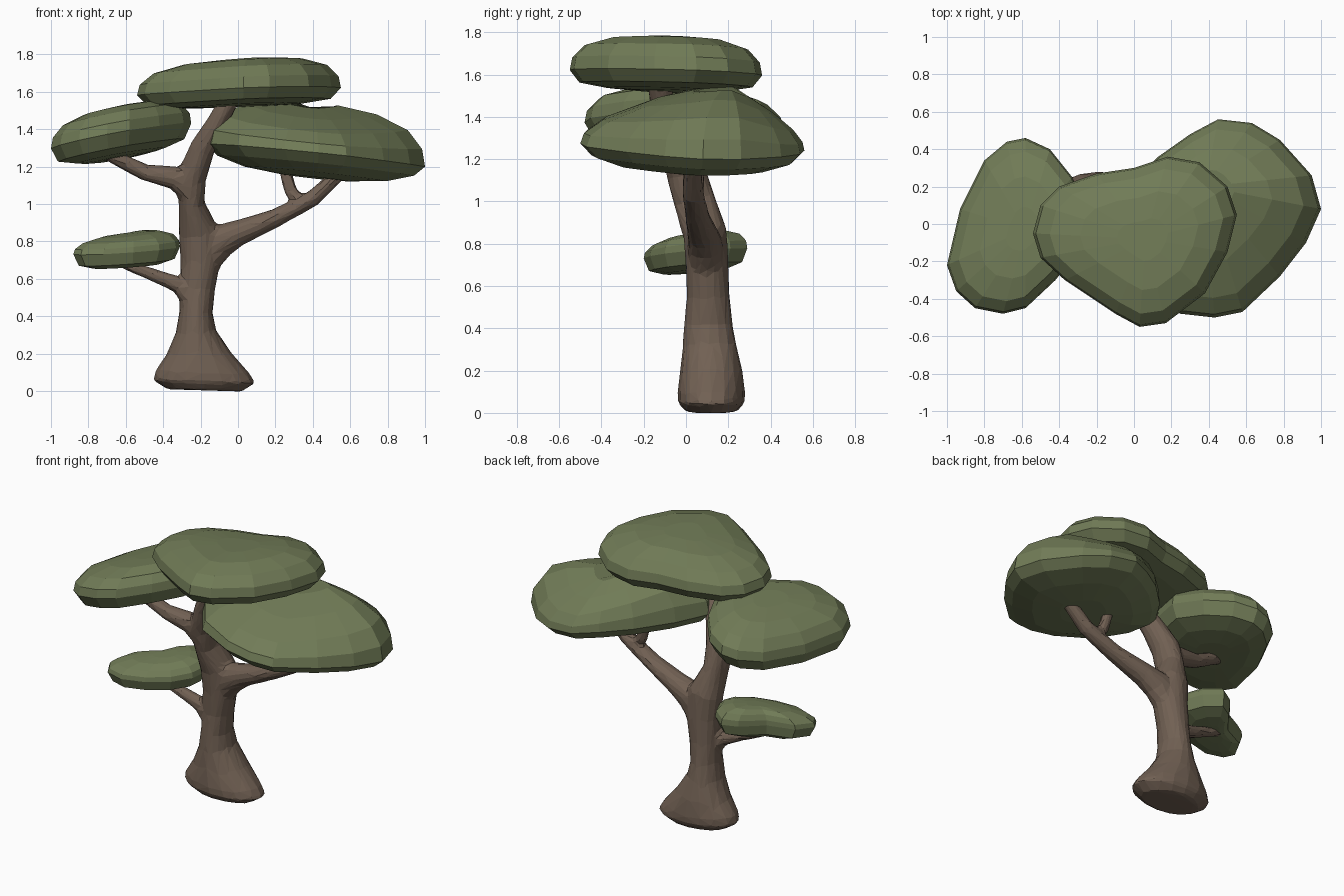
import bpy, bmesh, math
from mathutils import Vector

if "Cube" in bpy.data.objects:
    bpy.data.objects.remove(bpy.data.objects["Cube"])


def material(name, rgb):
    m = bpy.data.materials.new(name)
    m.diffuse_color = (*rgb, 1)
    m.use_nodes = True
    m.node_tree.nodes["Principled BSDF"].inputs["Base Color"].default_value = m.diffuse_color
    return m


BARK = material("bark", (0.165, 0.118, 0.087))
LEAF = material("leaf", (0.165, 0.2, 0.095))


def finish(bm, name, mat):
    bmesh.ops.recalc_face_normals(bm, faces=bm.faces)
    me = bpy.data.meshes.new(name)
    bm.to_mesh(me)
    bm.free()
    ob = bpy.data.objects.new(name, me)
    bpy.context.collection.objects.link(ob)
    me.materials.append(mat)
    return ob


def bridge(bm, rings):
    for a, b in zip(rings, rings[1:]):
        n = len(a)
        for i in range(n):
            j = (i + 1) % n
            bm.faces.new((a[i], a[j], b[j], b[i]))


def limb(bm, pts, sides=12, level_below=0):
    """Tapered tube through (x, y, z, in-plane radius, depth radius)."""
    rings = []
    for k, p in enumerate(pts):
        a, b = pts[max(k - 1, 0)], pts[min(k + 1, len(pts) - 1)]
        t = (Vector(b[:3]) - Vector(a[:3])).normalized()
        if p[2] < level_below:
            t = Vector((-0.04, 0, 1)).normalized() * 1 if p[2] > 0.15 else Vector((0.03, 0, 1)).normalized()
        v = Vector((0, 1, 0))
        v = (v - t * v.dot(t)).normalized()
        u = v.cross(t)
        ring = []
        for i in range(sides):
            w = math.tau * i / sides
            ring.append(bm.verts.new(Vector(p[:3]) + u * p[3] * math.cos(w) + v * p[4] * math.sin(w)))
        rings.append(ring)
    bridge(bm, rings)
    bm.faces.new(rings[0])
    bm.faces.new(rings[-1])


FLAT = [(0.3, -1), (0.62, -0.95), (0.9, -0.7)]
ROUND = [(0.3, -1), (0.65, -0.82), (0.9, -0.45)]


def foliage(name, outline, z, slope, up, down, apex, lean=(0, 0), under=FLAT, ridge=(0, 0, 0)):
    """Domed cushion over a plan outline: tilted by slope, dome varied by lean and by a
    ridge (y position, front fall, back fall)."""
    cx = (min(p[0] for p in outline) + max(p[0] for p in outline)) / 2
    cy = (min(p[1] for p in outline) + max(p[1] for p in outline)) / 2
    levels = under + [(1, 0), (0.975, 0.35), (0.85, 0.7), (0.58, 0.93), (0.25, 1)]
    bm = bmesh.new()
    rings = []
    for s, h in levels:
        f = (1 - s) if h > 0 else 0
        ring = []
        for x, y in outline:
            dx = (x - cx) * s + (apex[0] - cx) * f
            dy = (y - cy) * s + (apex[1] - cy) * f
            off = cy + dy - ridge[0]
            fall = ridge[2] * off if off > 0 else -ridge[1] * off
            rise = h * up * (1 + lean[0] * dx + lean[1] * dy - fall) if h > 0 else h * down
            ring.append(bm.verts.new((cx + dx, cy + dy, z + slope[0] * dx + slope[1] * dy + rise)))
        rings.append(ring)
    bridge(bm, rings)
    bm.faces.new(rings[0])
    bm.faces.new(rings[-1])
    return finish(bm, name, LEAF)


# Trunk with its branches, fused and faceted
bm = bmesh.new()
limb(bm, [(-.18, .12, .004, .2, .12), (-.18, .12, .05, .275, .16), (-.19, .12, .1, .255, .16),
          (-.21, .12, .2, .175, .148), (-.225, .11, .32, .108, .128), (-.225, .105, .42, .09, .115),
          (-.215, .105, .55, .093, .103), (-.2, .1, .7, .108, .102), (-.21, .09, .85, .108, .105),
          (-.248, .04, 1.0, .07, .1), (-.25, 0, 1.14, .08, .095), (-.19, -.055, 1.3, .068, .075),
          (-.12, -.1, 1.42, .056, .064), (-.04, -.13, 1.57, .052, .056)], 16, 0.3)
# Right branch and its twig
limb(bm, [(-.2, .1, .66, .08, .08), (-.11, .09, .8, .1, .085), (0, .08, .845, .07, .075),
          (.2, .055, .925, .05, .06), (.4, .035, 1.03, .045, .052), (.56, .03, 1.18, .038, .044)])
limb(bm, [(.36, .04, 1.0, .038, .038), (.285, .05, 1.06, .037, .036), (.24, .06, 1.22, .032, .032)])
# Upper left branch
limb(bm, [(-.23, 0, 1.05, .08, .075), (-.33, -.02, 1.14, .066, .065), (-.5, -.03, 1.17, .045, .05),
          (-.72, -.05, 1.28, .036, .042)])
# Lower left branch
limb(bm, [(-.22, .08, .47, .07, .065), (-.32, .07, .57, .046, .048), (-.45, .06, .62, .036, .038),
          (-.63, .05, .69, .028, .03)])
trunk = finish(bm, "trunk_and_branches", BARK)
m = trunk.modifiers.new("fuse", 'REMESH')
m.mode = 'VOXEL'
m.voxel_size = 0.014
m = trunk.modifiers.new("soften", 'SMOOTH')
m.factor = 0.5
m.iterations = 8
m = trunk.modifiers.new("facet", 'DECIMATE')
m.ratio = 0.06

# Foliage cushions
foliage("top_foliage",
        [(-.54, -.05), (-.5, .1), (-.4, .2), (-.2, .27), (0, .3), (.18, .36), (.35, .33), (.5, .2),
         (.55, .05), (.5, -.15), (.38, -.37), (.17, -.53), (.03, -.55), (-.1, -.48), (-.37, -.3), (-.5, -.18)],
        1.605, (.04, -.035), .17, .082, (.06, -.08), (.1, 0))
foliage("right_foliage",
        [(.45, .56), (.63, .54), (.78, .45), (.95, .26), (1, .08), (.92, -.1), (.78, -.28), (.58, -.47),
         (.43, -.5), (.25, -.48), (0, -.37), (-.14, -.17), (-.17, 0), (-.05, .18), (.13, .36), (.3, .48)],
        1.26, (-.1, -.03), .29, .12, (.38, .2), (0, 0), ROUND, (.2, .75, 1.7))
foliage("left_foliage",
        [(-1, -.22), (-.95, -.36), (-.85, -.45), (-.7, -.48), (-.58, -.45), (-.42, -.3), (-.29, -.13),
         (-.25, .06), (-.33, .25), (-.45, .4), (-.58, .46), (-.68, .44), (-.8, .34), (-.93, .08)],
        1.36, (.2, -.06), .16, .11, (-.58, -.03))
foliage("lower_foliage",
        [(-.88, -.09), (-.84, -.16), (-.72, -.2), (-.56, -.17), (-.42, -.1), (-.33, 0), (-.31, .1),
         (-.36, .21), (-.46, .29), (-.55, .24), (-.66, .1), (-.82, .03)],
        .755, (.05, .07), .09, .09, (-.55, .05), (.3, .5))
